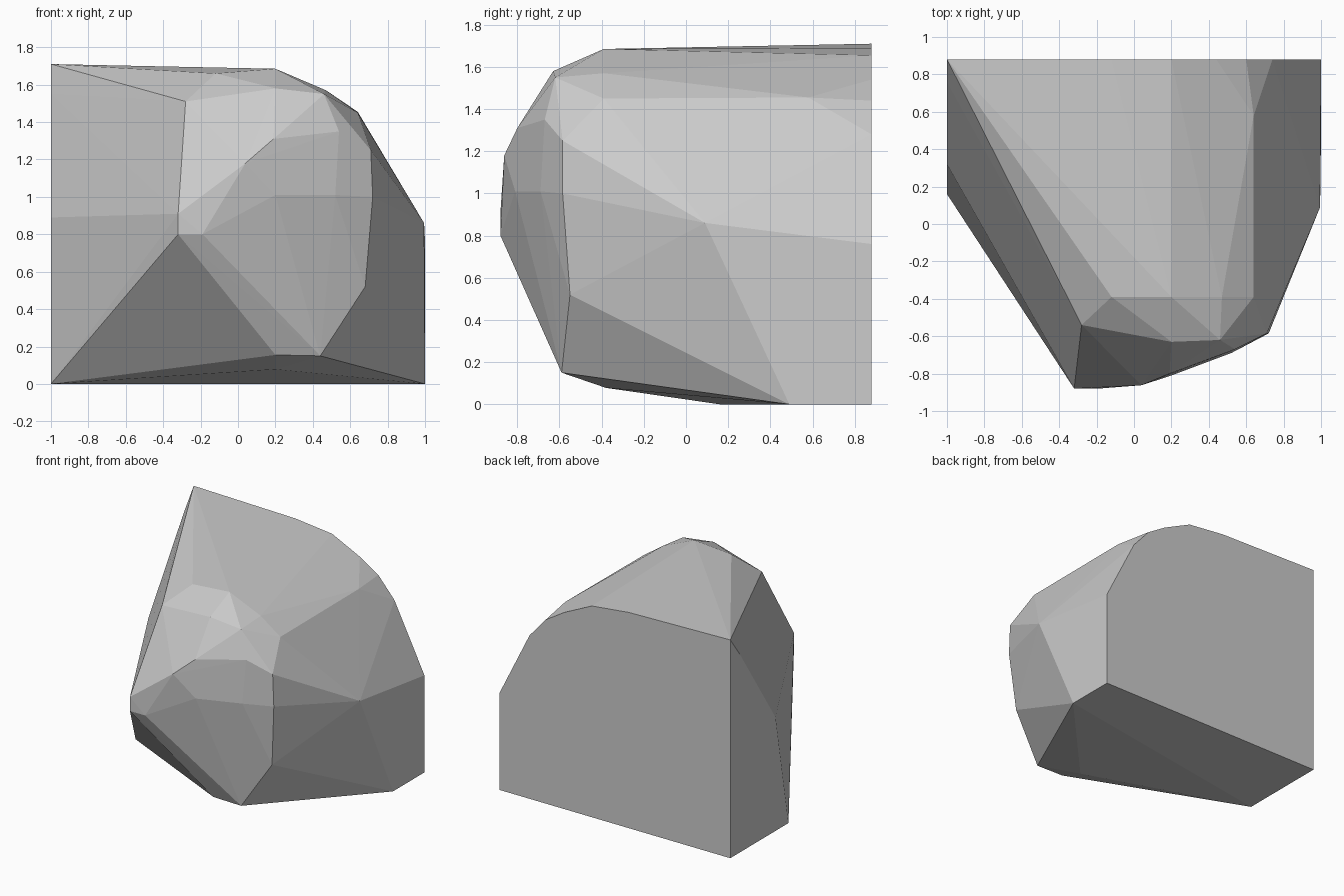
import bpy
import bmesh

if "Cube" in bpy.data.objects:
    bpy.data.objects.remove(bpy.data.objects["Cube"])

BACK_Y = 0.88

# Flat back wall outline (x, z)
back_profile = [(-1, 0), (1, 0), (1, 0.76), (0.74, 1.28), (0.6, 1.44),
                (0.44, 1.54), (0.2, 1.655), (-0.12, 1.69), (-1, 1.71)]

# Cut left and right walls
side_corners = [(-1, 0.16, 0), (-1, 0.32, 0.89), (-1, 0.76, 1.55),
                (1, 0.49, 0), (0.995, 0.09, 0.86)]

# Sloping top and its front shoulder
top_corners = [(-0.12, -0.39, 1.66), (0.2, -0.39, 1.685), (0.47, -0.39, 1.57),
               (0.64, -0.39, 1.45), (0.64, 0.58, 1.455),
               (-0.28, -0.54, 1.51), (0.2, -0.63, 1.58), (0.46, -0.62, 1.55)]

# Rounded, chipped nose
nose_corners = [(-0.32, -0.88, 0.8), (-0.32, -0.88, 0.91), (-0.19, -0.88, 0.8),
                (0.04, -0.862, 1.18), (0.19, -0.8, 1.31), (0.2, -0.81, 1.01),
                (0.54, -0.67, 1.35), (0.52, -0.69, 1.01), (0.71, -0.585, 1.25),
                (0.72, -0.585, 1.0), (0.68, -0.55, 0.52)]

# Undercut base
base_corners = [(0.2, -0.59, 0.155), (0.44, -0.59, 0.15), (0.2, -0.38, 0.078)]


def faceted_solid(name, corners):
    """Wrap corner points in a flat-faced convex solid."""
    bm = bmesh.new()
    verts = [bm.verts.new(c) for c in corners]
    hull = bmesh.ops.convex_hull(bm, input=verts)
    spare = {g for g in hull["geom_interior"] + hull["geom_unused"]
             if isinstance(g, bmesh.types.BMVert)}
    bmesh.ops.delete(bm, geom=list(spare), context='VERTS')
    bmesh.ops.dissolve_limit(bm, angle_limit=0.01, verts=bm.verts, edges=bm.edges)
    bmesh.ops.recalc_face_normals(bm, faces=bm.faces)
    mesh = bpy.data.meshes.new(name)
    bm.to_mesh(mesh)
    bm.free()
    obj = bpy.data.objects.new(name, mesh)
    bpy.context.collection.objects.link(obj)
    return obj


back_corners = [(x, BACK_Y, z) for x, z in back_profile]
faceted_solid("rock", back_corners + side_corners + top_corners
              + nose_corners + base_corners)
